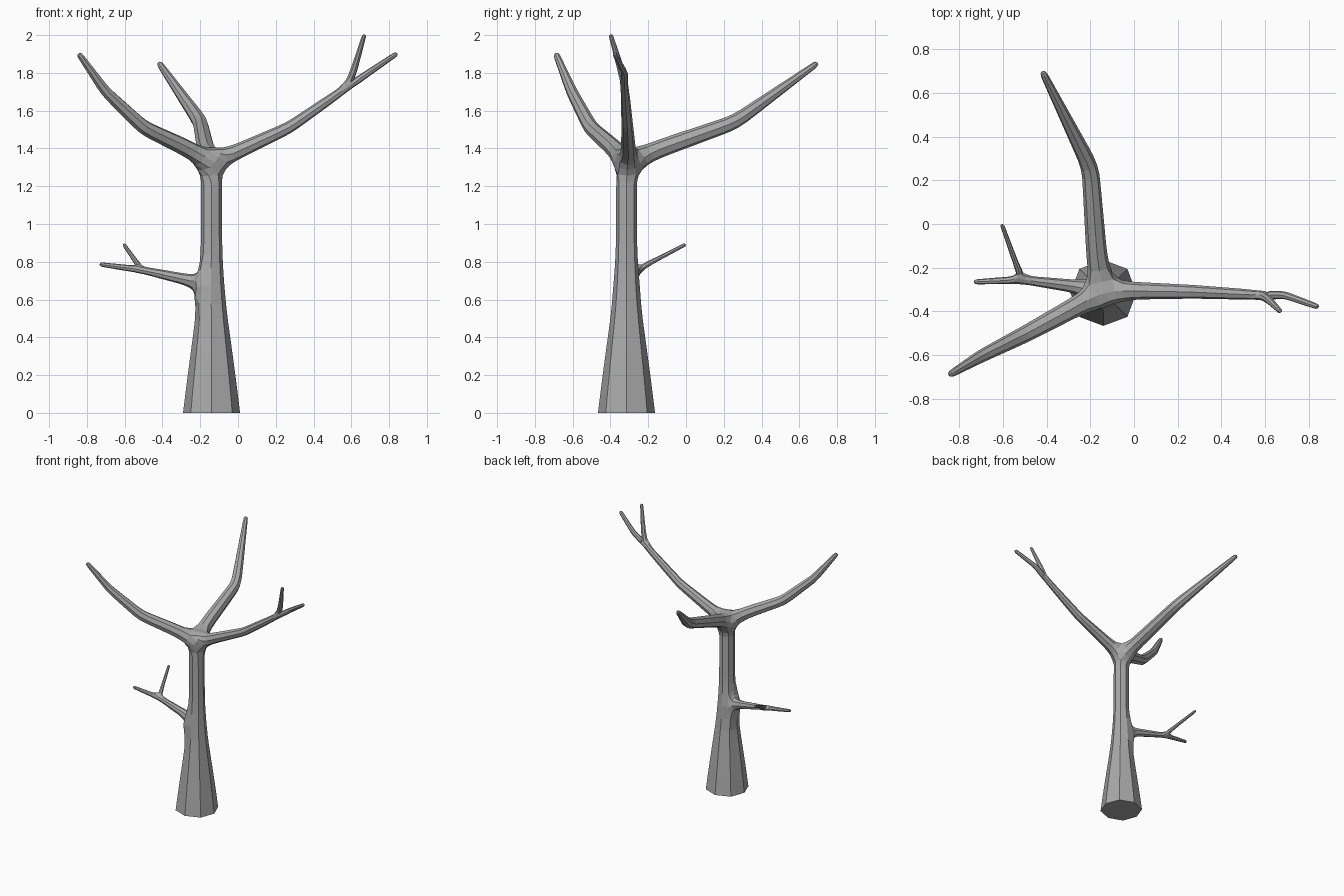
import bpy, bmesh
from mathutils import Vector

cube = bpy.data.objects.get("Cube")
if cube:
    bpy.data.objects.remove(cube, do_unlink=True)

# One bark colour
bark = bpy.data.materials.new("grey_bark")
bark.use_nodes = True
grey = (0.40, 0.40, 0.40, 1)
bark.diffuse_color = grey
bark.node_tree.nodes["Principled BSDF"].inputs["Base Color"].default_value = grey

points, radii, edges = [], [], []


def limb(start, path):
    """Grow a chain of (x, y, z, radius) joints from an existing joint."""
    previous, made = start, []
    for x, y, z, r in path:
        points.append((x, y, z))
        radii.append(r)
        made.append(len(points) - 1)
        if previous is not None:
            edges.append((previous, made[-1]))
        previous = made[-1]
    return made


# Trunk, starting below ground so that the flared foot can be cut flat
CX, CY = -0.14, -0.315
trunk = limb(None, [(CX, CY, z, r) for z, r in (
    (-0.2, 0.19), (0, 0.165), (0.2, 0.138), (0.42, 0.105), (0.67, 0.078),
    (0.9, 0.061), (1.19, 0.06), (1.32, 0.065))])
knot, crown = trunk[4], trunk[-1]

# Main boughs
limb(crown, [(-0.27, -0.38, 1.40, 0.05), (-0.50, -0.505, 1.51, 0.042),
             (-0.70, -0.605, 1.70, 0.032), (-0.845, -0.69, 1.905, 0.017)])
limb(crown, [(-0.17, -0.15, 1.395, 0.052), (-0.20, 0.26, 1.54, 0.043),
             (-0.42, 0.70, 1.855, 0.017)])
bough = limb(crown, [(0.0, -0.305, 1.385, 0.044), (0.27, -0.31, 1.51, 0.034),
                     (0.58, -0.325, 1.725, 0.024), (0.69, -0.325, 1.80, 0.019),
                     (0.845, -0.38, 1.905, 0.014)])
limb(bough[2], [(0.615, -0.345, 1.82, 0.02), (0.67, -0.40, 2.005, 0.012)])

# Low twig with a fork
twig = limb(knot, [(-0.27, -0.285, 0.705, 0.033), (-0.51, -0.255, 0.757, 0.021),
                   (-0.735, -0.265, 0.787, 0.012)])
limb(twig[1], [(-0.54, -0.18, 0.80, 0.014), (-0.605, -0.0, 0.893, 0.010)])

# Skin the skeleton and round it once
mesh = bpy.data.meshes.new("bare_tree")
mesh.from_pydata([Vector(p) for p in points], edges, [])
tree = bpy.data.objects.new("bare_tree", mesh)
bpy.context.collection.objects.link(tree)
skin = tree.modifiers.new("skin", "SKIN")
skin.branch_smoothing = 0.3
if not mesh.skin_vertices:
    bpy.context.view_layer.objects.active = tree
    bpy.ops.mesh.customdata_skin_add()
for i, r in enumerate(radii):
    joint = mesh.skin_vertices[0].data[i]
    joint.radius = (r, r)
    joint.use_root = i == 0
tree.modifiers.new("rounding", "SUBSURF").levels = 1

depsgraph = bpy.context.evaluated_depsgraph_get()
solid = bpy.data.meshes.new_from_object(tree.evaluated_get(depsgraph))
tree.modifiers.clear()
tree.data = solid

# Cut the foot level with the ground
bm = bmesh.new()
bm.from_mesh(solid)
cut = bmesh.ops.bisect_plane(bm, geom=bm.verts[:] + bm.edges[:] + bm.faces[:],
                             plane_co=(0, 0, 0), plane_no=(0, 0, 1), clear_inner=True)
bmesh.ops.contextual_create(bm, geom=[e for e in cut["geom_cut"] if isinstance(e, bmesh.types.BMEdge)])
bmesh.ops.recalc_face_normals(bm, faces=bm.faces)
for face in bm.faces:
    face.smooth = False
    face.material_index = 0
bm.to_mesh(solid)
bm.free()
solid.materials.clear()
solid.materials.append(bark)
